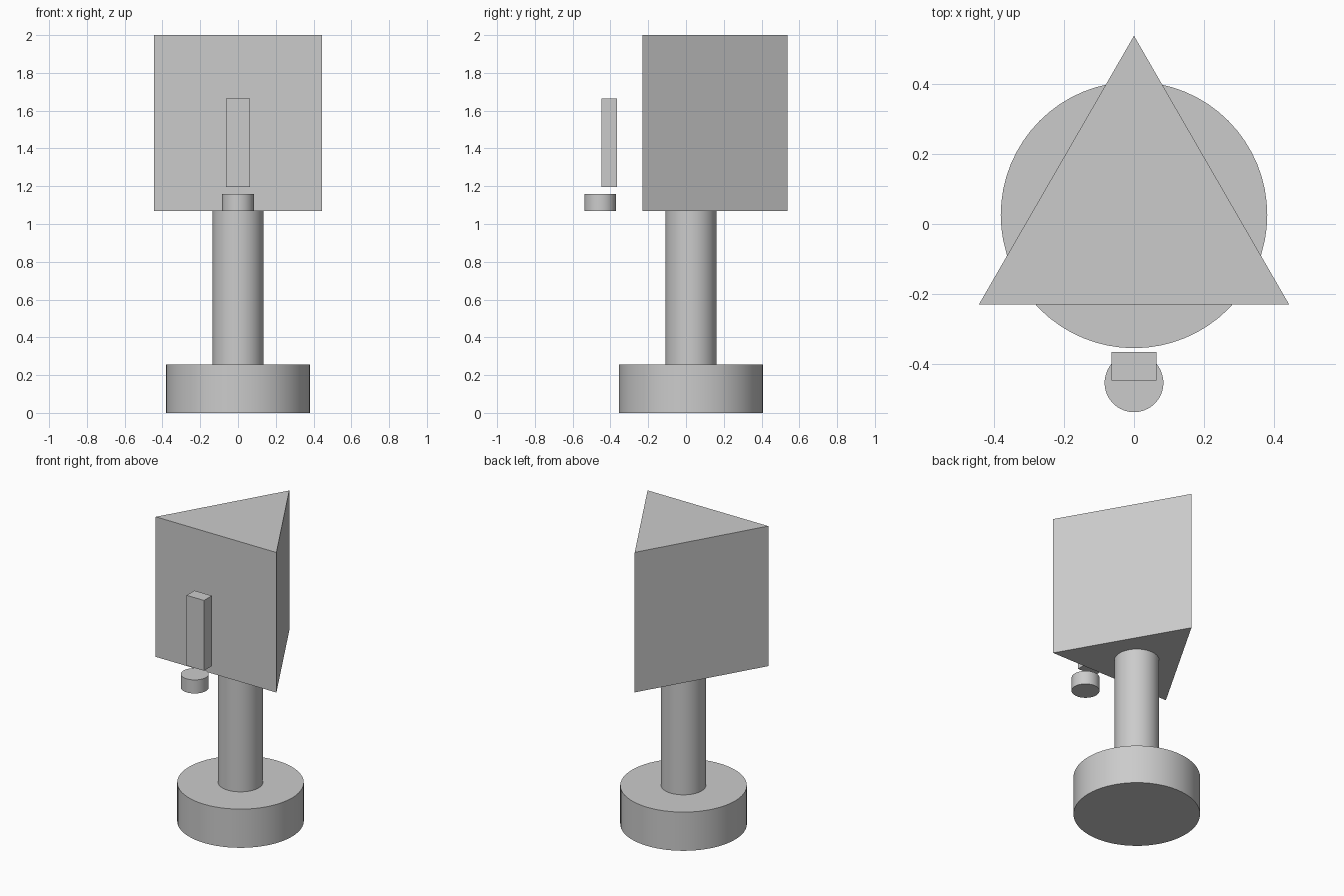
import bpy
from math import pi, radians

default = bpy.data.objects.get("Cube")
if default:
    bpy.data.objects.remove(default, do_unlink=True)

AXIS_Y = 0.026   # shared axis of base, column and head

grey = bpy.data.materials.new("plain grey")
grey.use_nodes = True
colour = (0.6, 0.6, 0.6, 1)
grey.diffuse_color = colour
grey.node_tree.nodes["Principled BSDF"].inputs["Base Color"].default_value = colour


def prism(name, radius, y, bottom, top, sides=64, turn=0):
    """Upright cylinder or regular prism between two heights."""
    bpy.ops.mesh.primitive_cylinder_add(
        vertices=sides, radius=radius, depth=top - bottom,
        location=(0, y, (bottom + top) / 2), rotation=(0, 0, turn))
    obj = bpy.context.object
    obj.name = name
    obj.data.materials.append(grey)
    if sides > 8:
        bpy.ops.object.shade_smooth_by_angle(angle=radians(30))
    return obj


# Stand: round base, column and triangular head with its point to the back
prism("base", 0.381, AXIS_Y, 0, 0.257)
prism("column", 0.135, AXIS_Y, 0.257, 1.07)
head = prism("triangular_head", 0.512, AXIS_Y, 1.07, 2, sides=3)
# Point one corner along +y whatever the primitive's starting angle
corner = head.data.vertices[0].co
head.rotation_euler.z = pi / 2 - corner.xy.angle_signed((1, 0))

# Loose pieces in front of the head
prism("front_disc", 0.084, -0.454, 1.07, 1.16)
bpy.ops.mesh.primitive_cube_add(size=1, location=(0, -0.407, 1.43))
bar = bpy.context.object
bar.name = "front_bar"
bar.scale = (0.128, 0.082, 0.467)
bar.data.materials.append(grey)
